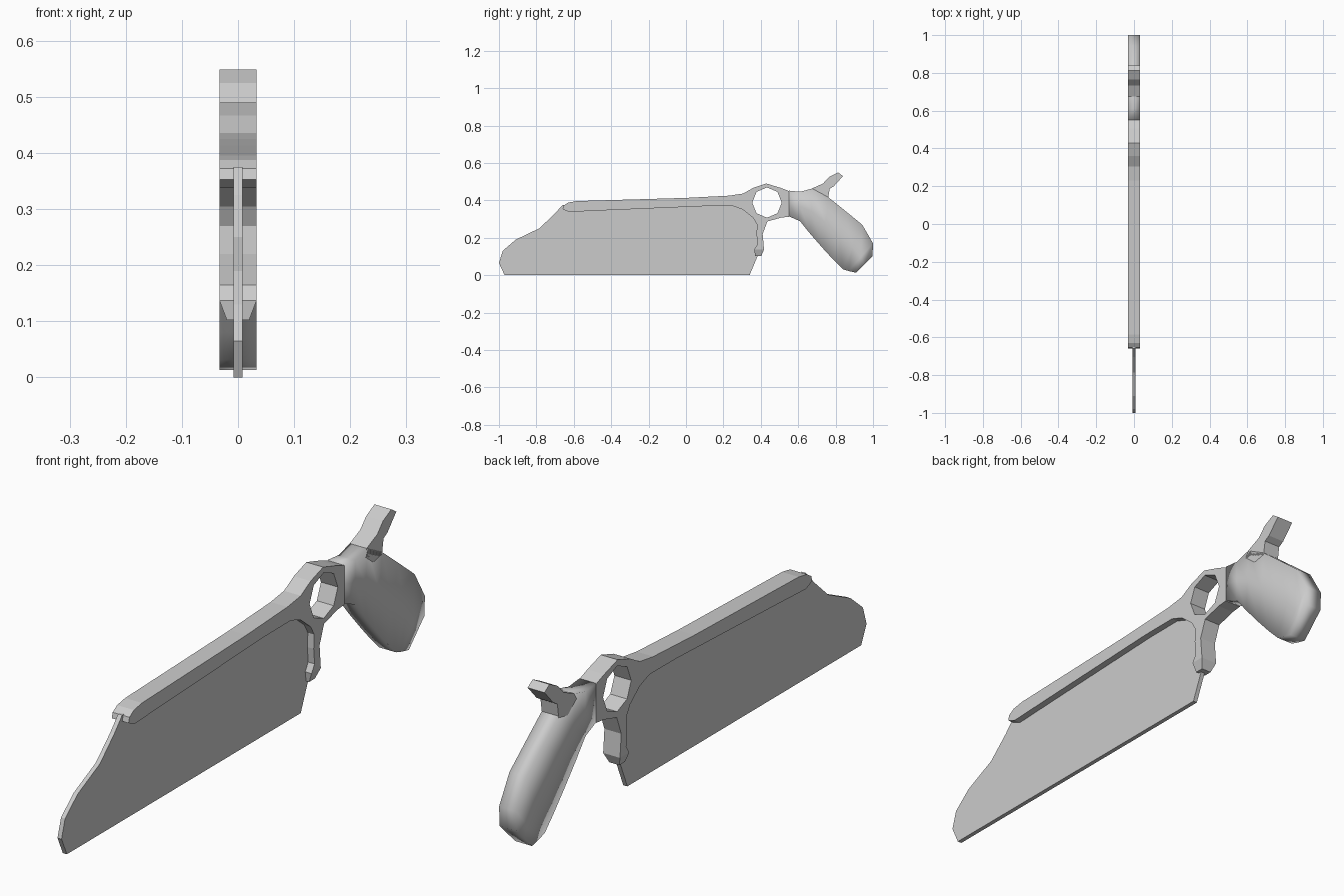
import bpy, bmesh
from math import pi, sin, cos

if "Cube" in bpy.data.objects:
    bpy.data.objects.remove(bpy.data.objects["Cube"])

HALF = 0.033   # half thickness of frame and grip


def plate(name, loops, half):
    """Extrude (y, z) outlines along x; loops after the first are holes."""
    cu = bpy.data.curves.new(name, 'CURVE')
    cu.dimensions = '2D'
    cu.fill_mode = 'BOTH'
    cu.extrude = half
    for pts in loops:
        sp = cu.splines.new('POLY')
        sp.points.add(len(pts) - 1)
        for p, (y, z) in zip(sp.points, pts):
            p.co = (y, z, 0, 1)
        sp.use_cyclic_u = True
    ob = bpy.data.objects.new(name, cu)
    bpy.context.collection.objects.link(ob)
    ob.rotation_euler = (pi / 2, 0, pi / 2)
    bpy.ops.object.select_all(action='DESELECT')
    bpy.context.view_layer.objects.active = ob
    ob.select_set(True)
    bpy.ops.object.convert(target='MESH')
    ob = bpy.context.object
    ob.name = name
    bpy.ops.object.transform_apply(rotation=True)
    bm = bmesh.new()
    bm.from_mesh(ob.data)
    bmesh.ops.remove_doubles(bm, verts=bm.verts, dist=1e-4)
    bmesh.ops.recalc_face_normals(bm, faces=bm.faces)
    for f in bm.faces:
        f.smooth = False
    bm.to_mesh(ob.data)
    bm.free()
    return ob


# Thin blade, its top and rear edges seated inside the frame
plate("blade", [[(-0.97, 0), (0.34, 0), (0.382, 0.10), (0.395, 0.2), (0.39, 0.3),
                 (0.3, 0.38), (-0.66, 0.375), (-0.705, 0.325), (-0.785, 0.25),
                 (-0.91, 0.19), (-0.98, 0.13), (-1.0, 0.065)]], 0.008)

# Spine frame with finger ring and rear prong
outer = [(-0.66, 0.353), (-0.655, 0.372), (-0.63, 0.388), (-0.585, 0.396), (0.0, 0.413),
         (0.23, 0.425), (0.305, 0.436), (0.36, 0.467), (0.43, 0.49), (0.505, 0.467),
         (0.55, 0.45), (0.55, 0.312), (0.51, 0.308), (0.435, 0.287), (0.41, 0.22),
         (0.417, 0.137), (0.402, 0.102), (0.37, 0.102), (0.365, 0.137), (0.382, 0.165),
         (0.377, 0.22), (0.38, 0.27), (0.36, 0.305), (0.305, 0.35), (0.25, 0.37),
         (0.1, 0.369), (-0.45, 0.346), (-0.625, 0.338)]
ring = [(0.433 + 0.079 * sin(i * pi / 4), 0.388 + 0.081 * cos(i * pi / 4)) for i in range(8)]
frame = plate("frame", [outer, ring], HALF)
for v in frame.data.vertices:      # tapered prong tip
    if v.co.z < 0.11:
        v.co.x *= 0.6

# Rear horn above the grip
plate("horn", [[(0.66, 0.44), (0.675, 0.464), (0.733, 0.49), (0.765, 0.525), (0.812, 0.549),
                (0.84, 0.53), (0.79, 0.475), (0.768, 0.462), (0.76, 0.41), (0.71, 0.40)]], HALF)

# Smooth grip: sections between the lower and upper edge of the handle
sections = [((0.55, 0.315), (0.55, 0.452)), ((0.61, 0.288), (0.61, 0.446)),
            ((0.665, 0.22), (0.675, 0.463)), ((0.735, 0.14), (0.76, 0.417)),
            ((0.79, 0.08), (0.85, 0.345)), ((0.838, 0.032), (0.942, 0.27)),
            ((0.87, 0.022), (1.0, 0.17)), ((0.91, 0.013), (0.997, 0.10))]
bm = bmesh.new()
rings = []
for (y0, z0), (y1, z1) in sections:
    ts = [(-1, 0), (-1, 0.5), (-1, 1), (1, 1), (1, 0.5), (1, 0)]
    rings.append([bm.verts.new((s * HALF, y0 + (y1 - y0) * t, z0 + (z1 - z0) * t))
                  for s, t in ts])
for a, b in zip(rings, rings[1:]):
    for i in range(6):
        j = (i + 1) % 6
        bm.faces.new((a[i], a[j], b[j], b[i]))
for r in (rings[0], rings[-1]):
    bm.faces.new((r[0], r[1], r[4], r[5]))
    bm.faces.new((r[1], r[2], r[3], r[4]))
bmesh.ops.recalc_face_normals(bm, faces=bm.faces)
for f in bm.faces:
    f.smooth = True
me = bpy.data.meshes.new("grip")
bm.to_mesh(me)
bm.free()
bpy.context.collection.objects.link(bpy.data.objects.new("grip", me))
